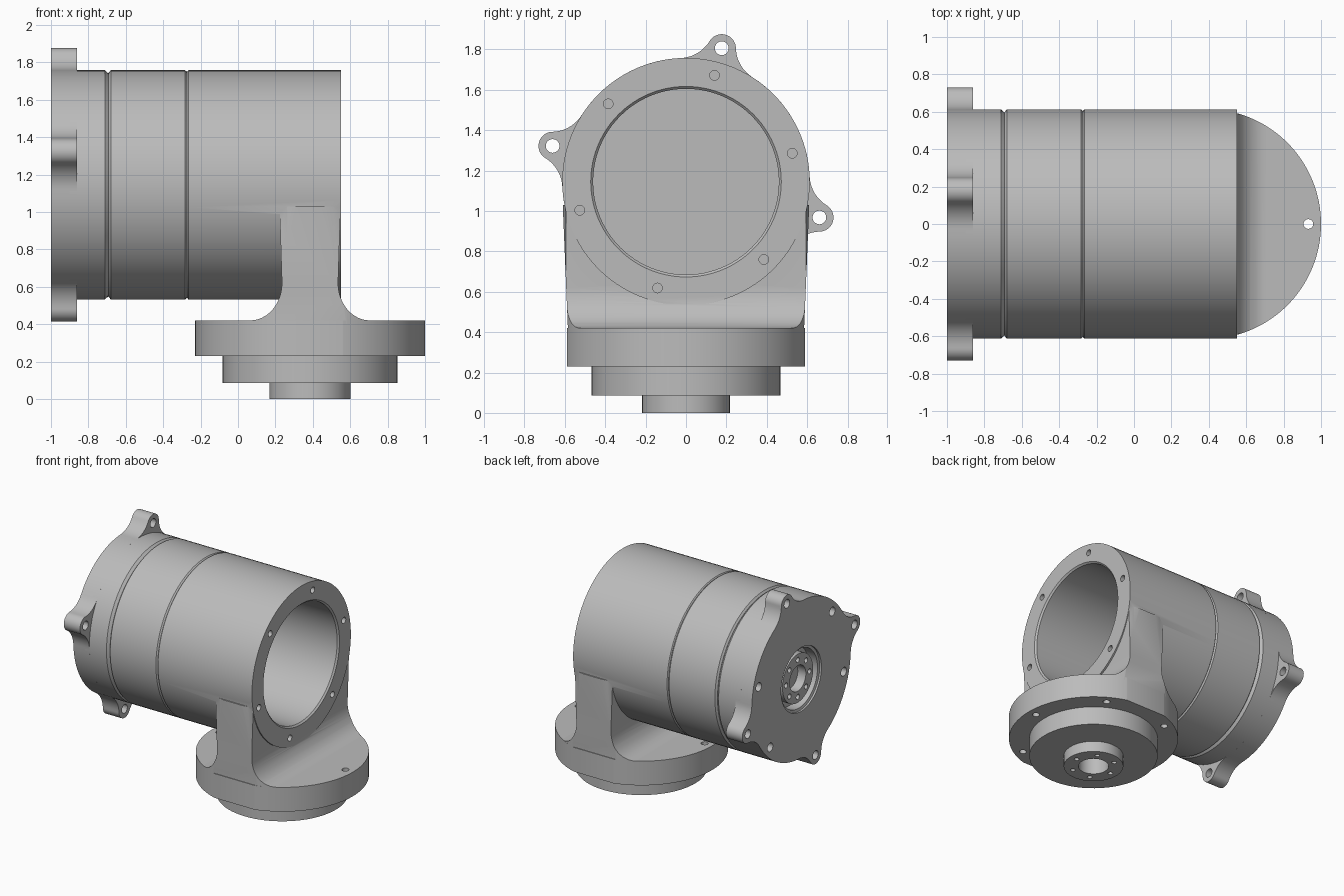
import bpy, bmesh
from math import sin, cos, pi, radians, acos, sqrt, atan2

if "Cube" in bpy.data.objects:
    bpy.data.objects.remove(bpy.data.objects["Cube"])

GREY = (0.5, 0.5, 0.5, 1.0)
mat = bpy.data.materials.new("machined_grey")
mat.use_nodes = True
mat.diffuse_color = GREY
mat.node_tree.nodes["Principled BSDF"].inputs["Base Color"].default_value = GREY

AXIS_Z = 1.145      # height of the horizontal barrel axis
BASE_X = 0.385      # position of the vertical flange axis
R = 0.613           # barrel radius

# Place profile (u, v) and length w along the chosen axis
ORIENT = {"X": lambda u, v, w: (w, u, v),
          "Y": lambda u, v, w: (u, w, v),
          "Z": lambda u, v, w: (u, v, w)}


def stack(bm, outlines, axis):
    """Solid from a stack of matching outlines: [(points, w), ...]."""
    rings = [[bm.verts.new(ORIENT[axis](u, v, w)) for u, v in pts] for pts, w in outlines]
    n = len(rings[0])
    for a, b in zip(rings, rings[1:]):
        for i in range(n):
            j = (i + 1) % n
            bm.faces.new((a[i], a[j], b[j], b[i]))
    bm.faces.new(rings[0])
    bm.faces.new(rings[-1])


def circle(r, c=(0, 0), n=96):
    return [(c[0] + r * cos(2 * pi * i / n), c[1] + r * sin(2 * pi * i / n)) for i in range(n)]


def finish(name, bm):
    bmesh.ops.recalc_face_normals(bm, faces=bm.faces)
    mesh = bpy.data.meshes.new(name)
    bm.to_mesh(mesh)
    bm.free()
    mesh.materials.append(mat)
    ob = bpy.data.objects.new(name, mesh)
    bpy.context.collection.objects.link(ob)
    return ob


def solid(name, outlines, axis):
    bm = bmesh.new()
    stack(bm, outlines, axis)
    return finish(name, bm)


def lathe(name, profile, axis, c, n=96):
    return solid(name, [(circle(r, c, n), w) for w, r in profile], axis)


def holes(spots, r, a, b, axis):
    bm = bmesh.new()
    for s in spots:
        stack(bm, [(circle(r, s, 20), a), (circle(r, s, 20), b)], axis)
    return finish("hole_cutter", bm)


def polar(c, r, degrees):
    return [(c[0] + r * cos(radians(d)), c[1] + r * sin(radians(d))) for d in degrees]


def combine(ob, other, operation="DIFFERENCE"):
    other.hide_render = True
    mod = ob.modifiers.new("cut", "BOOLEAN")
    mod.operation, mod.object, mod.solver = operation, other, "EXACT"
    bpy.context.view_layer.objects.active = ob
    bpy.ops.object.modifier_apply(modifier=mod.name)
    bpy.data.objects.remove(other)


def smooth(*obs):
    bpy.ops.object.select_all(action="DESELECT")
    for ob in obs:
        ob.select_set(True)
    bpy.context.view_layer.objects.active = obs[0]
    bpy.ops.object.shade_smooth_by_angle(angle=radians(25))


BARREL = (0, AXIS_Z)
BASE = (BASE_X, 0)
SIXTHS = range(0, 360, 60)

# Barrel housing
housing = lathe("barrel_housing", [(-0.272, R - 0.008), (-0.265, R), (0.55, R)], "X", BARREL)

# Neck: filleted side profile, tapering flanks, trimmed to the flange circle
half, fillet, top = 0.15, 0.17, 0.42
right = [(half + fillet, top - 0.02)]
for i in range(13):
    t = radians(90 * i / 12)
    right.append((half + fillet * (1 - sin(t)), top + 0.2 * (1 - cos(t))))
right.append((half + 0.013, 1.03))
profile = [(BASE_X + x, z) for x, z in right] + [(BASE_X - x, z) for x, z in reversed(right)]
neck = solid("neck", [(profile, -0.6), (profile, 0.6)], "Y")
for v in neck.data.vertices:
    width = 0.585 + 0.025 * (v.co.z - top) / 0.6
    v.co.y = width if v.co.y > 0 else -width
combine(neck, lathe("trim", [(0.3, 0.615), (1.2, 0.615)], "Z", BASE), "INTERSECT")
combine(housing, neck, "UNION")

# Open bore and bolt holes in the housing end
combine(housing, lathe("bore", [(-0.4, 0.46), (0.538, 0.46), (0.57, 0.492)], "X", BARREL))
bolt_angles = [15 + a for a in SIXTHS]
combine(housing, holes(polar(BARREL, 0.545, bolt_angles), 0.024, 0.45, 0.6, "X"))

# Middle barrel section, also the floor of the bore
middle = lathe("barrel_middle", [(-0.692, R - 0.015), (-0.68, R), (-0.283, R),
                                 (-0.272, R - 0.01)], "X", BARREL)

# End cover body
cover = lathe("end_cover", [(-0.9, R), (-0.712, R), (-0.692, R - 0.018)], "X", BARREL)

# Mounting plate outline: circle with four filleted ears
ear_at, ear_r, blend = 0.684, 0.07, 0.177
d = R + blend
phi = acos((d * d + ear_at ** 2 - (ear_r + blend) ** 2) / (2 * d * ear_at))
fc = (d * cos(phi), d * sin(phi))                  # fillet centre
lean = atan2(fc[1], fc[0] - ear_at)                # contact direction on the ear
half_ear = [(ear_at + ear_r * cos(lean * i / 10), ear_r * sin(lean * i / 10)) for i in range(11)]
start, end = lean - pi, phi - pi
for i in range(1, 11):
    a = start + (end - start) * i / 10
    half_ear.append((fc[0] + blend * cos(a), fc[1] + blend * sin(a)))
span = pi / 2 - 2 * phi
ear = [(x, -y) for x, y in reversed(half_ear[1:])] + half_ear
ear += [(R * cos(phi + span * i / 16), R * sin(phi + span * i / 16)) for i in range(1, 16)]
outline = []
for k in range(4):
    a = radians(75 + 90 * k)
    outline += [(x * cos(a) - y * sin(a), AXIS_Z + x * sin(a) + y * cos(a)) for x, y in ear]
plate = solid("mounting_plate", [(outline, -1.0), (outline, -0.86)], "X")

# Ear holes, bolt holes and centre recess of the plate
ear_angles = [75 + 90 * k for k in range(4)]
combine(plate, holes(polar(BARREL, ear_at, ear_angles), 0.034, -1.1, -0.8, "X"))
combine(plate, holes(polar(BARREL, 0.545, (15, 135, 195, 315)), 0.034, -1.1, -0.92, "X"))
combine(plate, lathe("recess", [(-1.1, 0.25), (-0.985, 0.25), (-0.98, 0.23), (-0.9, 0.23)],
                     "X", BARREL))

# Output hub inside the recess
hub = lathe("output_hub", [(-0.97, 0.19), (-0.88, 0.19)], "X", BARREL)
combine(hub, lathe("hub_bore", [(-1.1, 0.1), (-0.9, 0.1)], "X", BARREL))
combine(hub, holes(polar(BARREL, 0.145, range(0, 360, 45)), 0.02, -1.1, -0.92, "X"))

# Base flange with flat sides and bolt circle
flange = lathe("base_flange", [(0.23, 0.615), (top, 0.615)], "Z", BASE, 128)
flat = [(-1, -0.59), (2, -0.59), (2, 0.59), (-1, 0.59)]
combine(flange, solid("flats", [(flat, 0), (flat, 1)], "Z"), "INTERSECT")
combine(flange, holes(polar(BASE, 0.547, SIXTHS), 0.026, 0.1, 0.6, "Z"))

# Stepped spigot under the flange
step = lathe("base_step", [(0.085, 0.467), (0.23, 0.467)], "Z", BASE)
spigot = lathe("base_spigot", [(0, 0.217), (0.085, 0.217)], "Z", BASE)
for part in (step, spigot):
    combine(part, lathe("spigot_bore", [(-0.1, 0.11), (0.2, 0.11)], "Z", BASE))
combine(spigot, holes(polar(BASE, 0.16, SIXTHS), 0.018, -0.1, 0.06, "Z"))

smooth(housing, middle, cover, plate, hub, flange, step, spigot)
